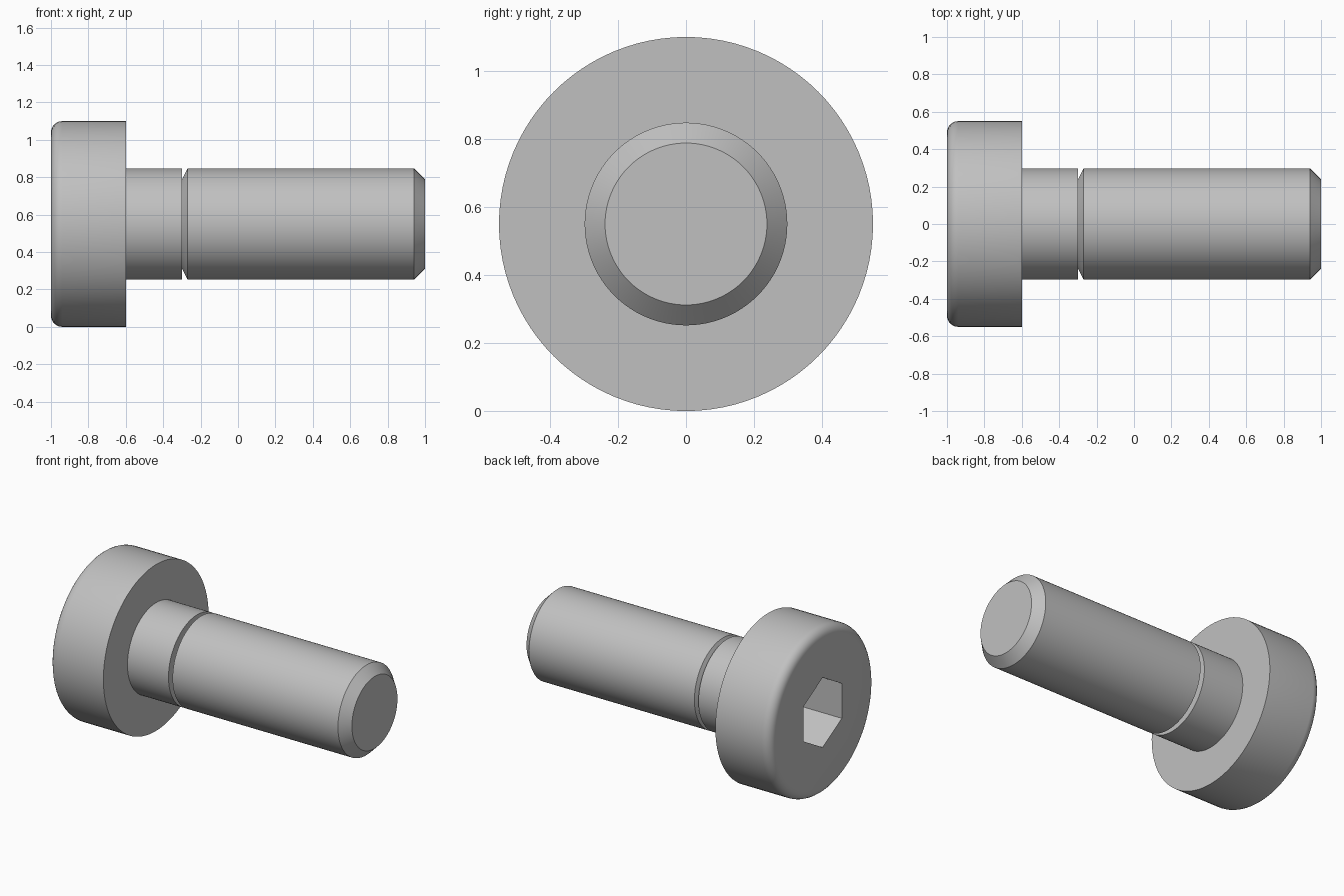
import bpy, bmesh, math
from mathutils import Matrix, Vector

if "Cube" in bpy.data.objects:
    bpy.data.objects.remove(bpy.data.objects["Cube"], do_unlink=True)

AXIS_Z = 0.55      # height of the bolt axis
HEAD_R, SHANK_R, CORE_R = 0.55, 0.298, 0.238
FILLET = 0.06
SEGMENTS = 96

steel = bpy.data.materials.new("steel grey")
steel.use_nodes = True
colour = (0.53, 0.53, 0.53, 1)
steel.diffuse_color = colour
steel.node_tree.nodes["Principled BSDF"].inputs["Base Color"].default_value = colour


def add_object(name, bm):
    bmesh.ops.recalc_face_normals(bm, faces=bm.faces)
    mesh = bpy.data.meshes.new(name)
    bm.to_mesh(mesh)
    bm.free()
    mesh.materials.append(steel)
    obj = bpy.data.objects.new(name, mesh)
    bpy.context.collection.objects.link(obj)
    return obj


def lathe(name, profile):
    """Turn (x, radius) points around the bolt axis and cap both ends."""
    bm = bmesh.new()
    verts = [bm.verts.new((x, 0, AXIS_Z + r)) for x, r in profile]
    edges = [bm.edges.new(pair) for pair in zip(verts, verts[1:])]
    bmesh.ops.spin(bm, geom=verts + edges, cent=(0, 0, AXIS_Z), axis=(1, 0, 0),
                   angle=math.tau, steps=SEGMENTS)
    bmesh.ops.remove_doubles(bm, verts=bm.verts, dist=1e-4)
    bmesh.ops.holes_fill(bm, edges=[e for e in bm.edges if e.is_boundary], sides=0)
    return add_object(name, bm)


# Whole bolt: filleted head, neck, relief notch, shank and chamfered tip
arc = [math.radians(a) for a in range(0, 91, 15)]
profile = [(-1 + FILLET * (1 - math.sin(a)), HEAD_R - FILLET * (1 - math.cos(a)))
           for a in reversed(arc)]
profile += [(-0.6, HEAD_R), (-0.6, SHANK_R), (-0.3, SHANK_R), (-0.3, CORE_R),
            (-0.27, SHANK_R), (0.94, SHANK_R), (1, CORE_R)]
bolt = lathe("socket_bolt", profile)

# Hexagonal drive socket, corners up and down
bm = bmesh.new()
place = Matrix.Translation(Vector((-1, 0, AXIS_Z))) @ Matrix.Rotation(math.pi / 2, 4, 'Y')
hex_r = 0.2 / math.cos(math.pi / 6)
bmesh.ops.create_cone(bm, cap_ends=True, segments=6, radius1=hex_r, radius2=hex_r,
                      depth=0.6, matrix=place)
# turn the prism so that a corner points straight up
top = max(bm.verts, key=lambda v: v.co.z).co
lean = math.atan2(top.y, top.z - AXIS_Z)
bmesh.ops.rotate(bm, verts=bm.verts, cent=(0, 0, AXIS_Z),
                 matrix=Matrix.Rotation(lean, 3, 'X'))
cutter = add_object("socket_cutter", bm)
cutter.hide_render = True

cut = bolt.modifiers.new("socket", 'BOOLEAN')
cut.operation = 'DIFFERENCE'
cut.solver = 'EXACT'
cut.object = cutter
bpy.ops.object.select_all(action='DESELECT')
bpy.context.view_layer.objects.active = bolt
bolt.select_set(True)
bpy.ops.object.modifier_apply(modifier=cut.name)
bpy.data.objects.remove(cutter, do_unlink=True)

bpy.ops.object.shade_smooth_by_angle(angle=math.radians(25))
